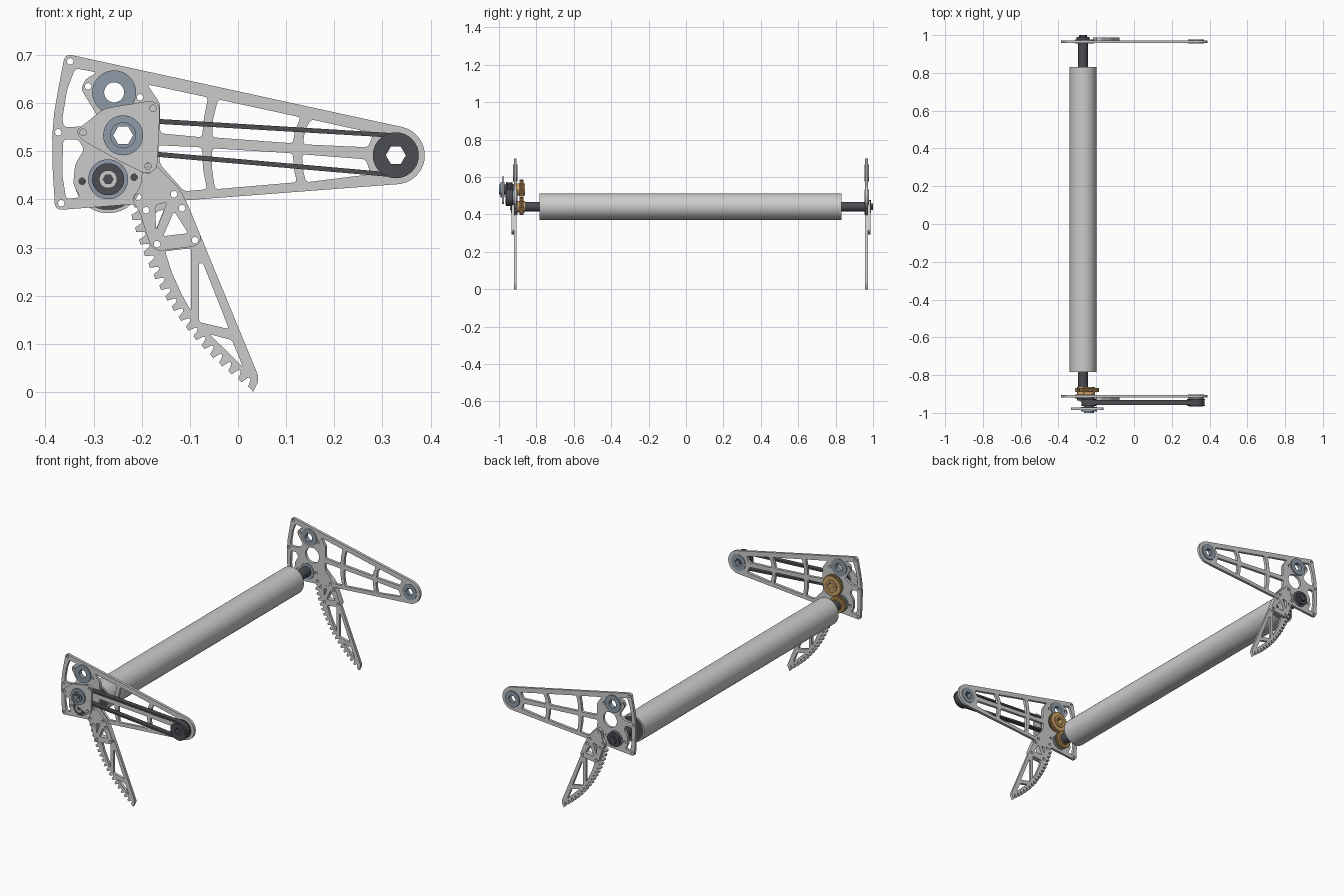
import bpy, bmesh
from math import sin, cos, pi, radians, hypot, asin, atan2
from mathutils import Matrix

if "Cube" in bpy.data.objects:
    bpy.data.objects.remove(bpy.data.objects["Cube"])

# Side profiles are sketched on a grid of 482 units per metre, y down
S, OX, OY = 482.0, 238.0, 393.0


def material(name, rgb):
    m = bpy.data.materials.new(name)
    m.diffuse_color = (*rgb, 1)
    m.use_nodes = True
    m.node_tree.nodes["Principled BSDF"].inputs["Base Color"].default_value = m.diffuse_color
    return m


DARK = material("dark_rubber", (0.07, 0.075, 0.085))
STEEL = material("blue_steel", (0.27, 0.33, 0.39))
BRASS = material("brass", (0.62, 0.37, 0.14))


def arc(c, r, a0, a1, n=12):
    return [(c[0] + r * cos(radians(a0 + (a1 - a0) * i / n)),
             c[1] - r * sin(radians(a0 + (a1 - a0) * i / n))) for i in range(n + 1)]


def circle(c, r, n=40):
    return arc(c, r, 0, 360 - 360 / n, n - 1)


def hexagon(c, r):
    return arc(c, r, 0, 300, 5)


def hull(c1, r1, c2, r2):
    """Belt-like outline around two circles."""
    dx, dy = c2[0] - c1[0], c1[1] - c2[1]
    a = atan2(dy, dx) * 180 / pi
    b = 90 + asin((r2 - r1) / hypot(dx, dy)) * 180 / pi
    return arc(c2, r2, a - b, a + b, 24) + arc(c1, r1, a + b, a + 360 - b, 24)


def fillet(p, r=4, n=4):
    """Round the corners of a closed polygon."""
    out = []
    for i, b in enumerate(p):
        ends = []
        for q in (p[i - 1], p[(i + 1) % len(p)]):
            d = hypot(q[0] - b[0], q[1] - b[1])
            k = min(r, d * 0.45) / d
            ends.append((b[0] + (q[0] - b[0]) * k, b[1] + (q[1] - b[1]) * k))
        for j in range(n + 1):
            t = j / n
            out.append(tuple((1 - t) ** 2 * ends[0][k] + 2 * t * (1 - t) * b[k]
                             + t * t * ends[1][k] for k in (0, 1)))
    return out


def gear_outline(c, r, teeth):
    out = []
    for i in range(teeth * 4):
        a = 2 * pi * i / (teeth * 4)
        rr = r if i % 4 < 2 else r - 2
        out.append((c[0] + rr * cos(a), c[1] + rr * sin(a)))
    return out


def extrude(name, loops, y0, y1, mat=None):
    """Fill nested outlines (inner ones become holes) between two depths."""
    cu = bpy.data.curves.new(name, 'CURVE')
    cu.dimensions, cu.fill_mode = '2D', 'BOTH'
    cu.extrude = abs(y1 - y0) / 2
    for loop in loops:
        sp = cu.splines.new('POLY')
        sp.points.add(len(loop) - 1)
        for pt, (x, y) in zip(sp.points, loop):
            pt.co = ((x - OX) / S, (OY - y) / S, 0, 1)
        sp.use_cyclic_u = True
    ob = bpy.data.objects.new(name, cu)
    bpy.context.collection.objects.link(ob)
    bpy.ops.object.select_all(action='DESELECT')
    bpy.context.view_layer.objects.active = ob
    ob.select_set(True)
    bpy.ops.object.convert(target='MESH')
    ob = bpy.context.view_layer.objects.active
    bm = bmesh.new()
    bm.from_mesh(ob.data)
    bmesh.ops.remove_doubles(bm, verts=bm.verts, dist=1e-5)
    bm.transform(Matrix.Translation((0, (y0 + y1) / 2, 0)) @ Matrix.Rotation(pi / 2, 4, 'X'))
    bmesh.ops.recalc_face_normals(bm, faces=bm.faces)
    bm.to_mesh(ob.data)
    bm.free()
    ob.data.materials.clear()
    if mat:
        ob.data.materials.append(mat)
    bpy.ops.object.shade_smooth_by_angle(angle=radians(30))
    return ob


# Axis centres
TOP, MID, ROLL, END = (114, 93), (123, 136), (108, 180), (396, 156)

# Truss side plate
plate_outer = (arc(END, 29, -85.6, 77.7, 24) + arc((70, 62), 6.5, 77.7, 165, 6)
               + [(58, 90), (54, 113), (52, 137), (52.5, 170)]
               + arc((61, 204), 6.5, 185, 274.4, 6))
windows = [
    [(75, 69), (97, 73), (85, 80), (81, 90), (97, 116), (83, 127), (64, 128), (62, 120), (67, 90)],
    [(63, 140), (78, 140), (84, 150), (75, 165), (73, 185), (80, 198), (66, 200), (62, 175)],
    [(147, 85), (208, 98), (204, 118), (202, 138), (160, 134), (160, 104)],
    [(158, 146), (202, 148), (203, 170), (207, 190), (184, 192), (160, 165)],
    [(218, 100), (301, 118), (295, 131), (293, 144), (212, 138), (213, 120)],
    [(212, 149), (293, 154), (294, 170), (297, 183), (215, 190), (212, 170)],
    [(311, 120), (374, 134), (368, 148), (303, 145), (305, 131)],
    [(302, 155), (366, 160), (371, 175), (306, 183), (303, 170)],
]
plate_holes = [(70, 62), (58, 133), (61, 204), (88, 87), (140, 98), (82, 182), (134, 178), (138, 198), (174, 195)]
plate = ([plate_outer] + [fillet(w) for w in windows]
         + [circle(h, 3.3, 16) for h in plate_holes]
         + [circle(c, 19) for c in (TOP, MID, ROLL)] + [circle(END, 17)])

# Toothed leg: teeth follow a quadratic curve
A, B, C = (129, 208), (157.5, 324.5), (252, 391)


def tooth_point(t, depth):
    x, y = ((1 - t) ** 2 * A[k] + 2 * t * (1 - t) * B[k] + t * t * C[k] for k in (0, 1))
    tx, ty = ((1 - t) * (B[k] - A[k]) + t * (C[k] - B[k]) for k in (0, 1))
    d = hypot(tx, ty)
    return x + ty / d * depth, y - tx / d * depth


TEETH = 18
leg_outer = [(133, 205), (184, 201.5), (188, 206), (258, 376), (258, 383), (253, 393)]
for i in reversed(range(TEETH)):
    leg_outer += [tooth_point((i + f) / TEETH, d)
                  for f, d in ((0.98, 0), (0.6, 0.5), (0.45, 7), (0.32, 8.5), (0.18, 8), (0.1, 5))]
gusset_hole = [(174, 212), (188, 234), (163, 237)]
leg_windows = [
    [(155, 213), (164, 210), (156, 230)], gusset_hole,
    [(165, 252), (191, 249), (191, 312), (182, 296), (172, 274)],
    [(199, 264), (203, 264), (229, 330), (199, 323)],
    [(209, 335), (232, 341), (243, 368), (230, 355)],
]
leg_holes = [(146, 211), (182, 209), (157, 245), (195, 241)]
leg = [leg_outer] + [fillet(w, 3) for w in leg_windows] + [circle(h, 3.3, 16) for h in leg_holes]

# Gusset joining leg to plate
gusset = ([fillet([(143, 165), (153, 163), (180, 190), (188, 206), (202, 240), (196, 247),
                   (157, 252), (150, 246), (140, 214), (131, 199), (140, 189)], 6)]
          + [fillet([(155, 206), (167, 203), (156, 231)], 3), fillet(gusset_hole, 3)]
          + [circle(h, 3.3, 16) for h in leg_holes + [(138, 198), (174, 195), (148, 171)]])

# Both side assemblies: inner and outer faces at each end
for side, yi, out in (("front", -0.905, -1), ("back", 0.958, 1)):
    yo = yi + out * 0.014
    extrude(side + "_side_plate", plate, yi, yo)
    extrude(side + "_leg", leg, yi, yo)
    extrude(side + "_gusset", gusset, yo, yo + out * 0.015)
    for name, c, r, hole in (("upper", TOP, 22, circle(TOP, 10)),
                             ("end", END, 20, hexagon(END, 10)),
                             ("roller", ROLL, 20, circle(ROLL, 12))):
        extrude(f"{side}_{name}_bearing", [circle(c, r), hole], yi - out * 0.003, yo + out * 0.006, STEEL)

# Roller with dark plugs and through shaft
extrude("roller", [circle(ROLL, 34, 64), circle(ROLL, 31, 64)], -0.783, 0.832)
for name, a, b in (("front", -0.781, -0.75), ("back", 0.80, 0.83)):
    extrude(name + "_roller_plug", [circle(ROLL, 31, 64)], a, b, DARK)
extrude("roller_shaft", [circle(ROLL, 12.5)], -0.91, 0.985, DARK)
extrude("shaft_front_tube", [circle(ROLL, 16), hexagon(ROLL, 5)], -0.935, -0.91, DARK)
extrude("shaft_front_hub", [circle(ROLL, 9), hexagon(ROLL, 5)], -0.94, -0.91)
extrude("shaft_back_collar", [circle(ROLL, 17)], 0.972, 0.99, DARK)
extrude("shaft_back_bolt", [hexagon(ROLL, 10)], 0.99, 1.0, DARK)

# Meshing gear pair inside the front plate
for name, c, r, n, hole in (("upper", MID, 26, 34, hexagon(MID, 10)),
                            ("lower", ROLL, 21, 26, circle(ROLL, 12))):
    extrude(name + "_gear", [gear_outline(c, r, n), hole], -0.89, -0.869, BRASS)
    extrude(name + "_gear_hub", [circle(c, 15), hole], -0.905, -0.862, BRASS)

# Belt drive outside the front plate
extrude("drive_belt", [hull(MID, 18.5, END, 22), hull(MID, 13.5, END, 17.5)], -0.957, -0.932, DARK)
for name, c, r in (("drive", MID, 14), ("end", END, 18)):
    bore = hexagon(c, 10)
    extrude(name + "_pulley", [circle(c, r), bore], -0.965, -0.922, DARK)
    for k, y in enumerate((-0.932, -0.963)):
        extrude(f"{name}_pulley_flange_{k + 1}", [circle(c, r + 5), bore], y, y + 0.005, DARK)
extrude("drive_hex_tube", [circle(MID, 13), hexagon(MID, 10)], -0.98, -0.89, DARK)

# Triangular cover with its bearing
extrude("cover_plate", [fillet([(75, 132), (104, 109), (153, 101), (160, 107), (157, 170),
                                (146, 175), (118, 161), (82, 141)], 7), circle(MID, 19)]
        + [circle(h, 3.3, 16) for h in ((153, 109), (83, 133), (148, 167))], -0.985, -0.972)
extrude("cover_bearing", [circle(MID, 20), hexagon(MID, 10)], -0.992, -0.97, STEEL)
extrude("cover_bearing_race", [circle(MID, 13), hexagon(MID, 10)], -1.0, -0.975, STEEL)
